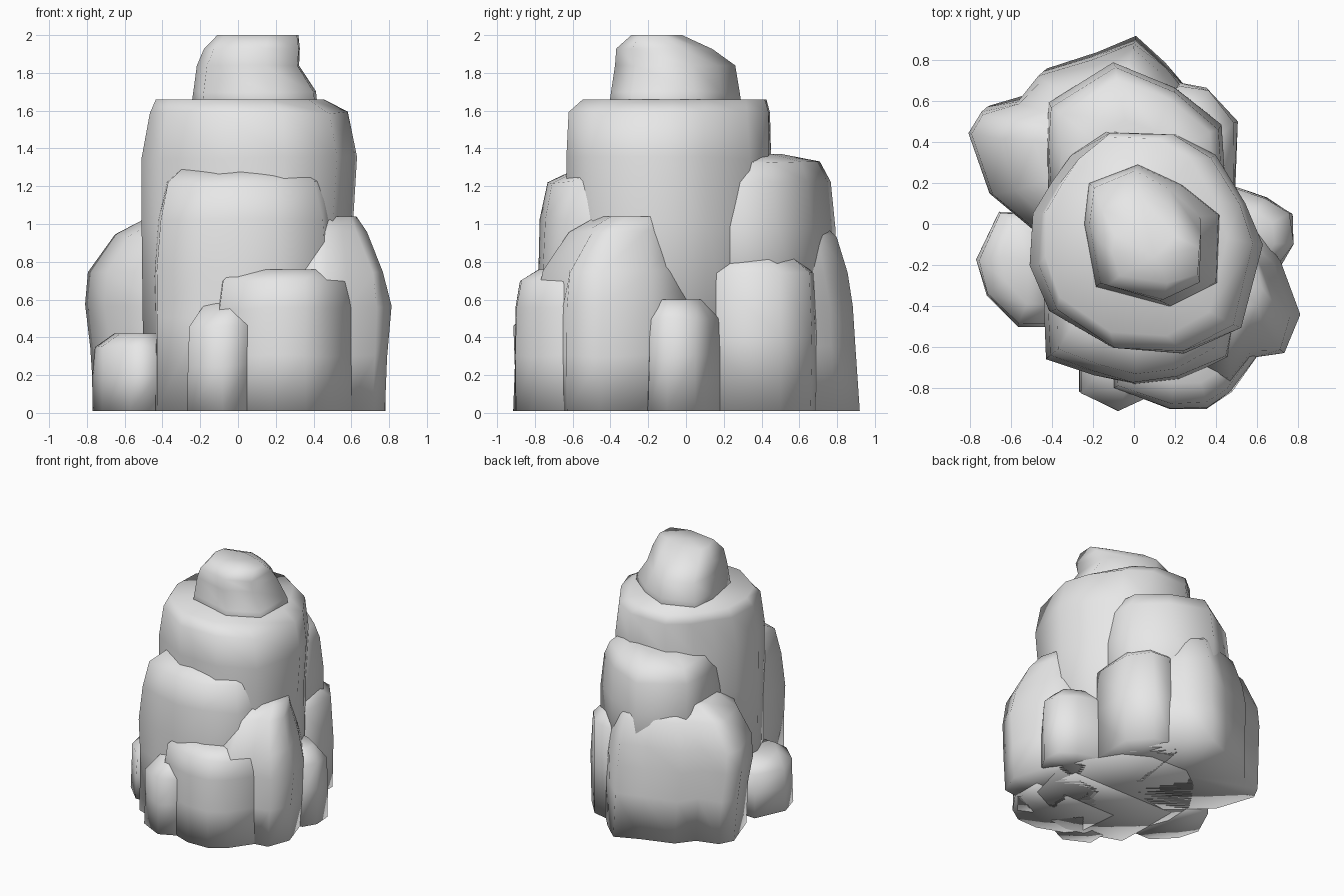
import bpy, bmesh, random

random.seed(4)
stone = bpy.data.materials.new("grey stone")
stone.diffuse_color = (0.8, 0.8, 0.8, 1)


def rock(name, plan, levels, rough=0.008):
    """Loft a plan outline through levels (z, scale x, scale y, shift x, shift y)."""
    xs, ys = [p[0] for p in plan], [p[1] for p in plan]
    cx, cy = (min(xs) + max(xs)) / 2, (min(ys) + max(ys)) / 2
    bm = bmesh.new()
    rings = []
    for i, (z, sx, sy, dx, dy) in enumerate(levels):
        j = rough if 0 < i < len(levels) - 1 else 0
        rings.append([bm.verts.new((
            cx + dx + (x - cx) * sx + random.uniform(-j, j),
            cy + dy + (y - cy) * sy + random.uniform(-j, j),
            z + random.uniform(-j, j))) for x, y in plan])
    n = len(plan)
    for a, b in zip(rings, rings[1:]):
        for k in range(n):
            m = (k + 1) % n
            bm.faces.new((a[k], a[m], b[m], b[k]))
    # close both ends with fans
    for ring in (rings[0], rings[-1]):
        bmesh.ops.poke(bm, faces=[bm.faces.new(ring)])
    bmesh.ops.recalc_face_normals(bm, faces=bm.faces[:])
    for f in bm.faces:
        f.smooth = True
    me = bpy.data.meshes.new(name)
    bm.to_mesh(me)
    bm.free()
    me.materials.append(stone)
    ob = bpy.data.objects.new(name, me)
    bpy.context.collection.objects.link(ob)
    return ob


# Summit boulder
rock("summit", [(-.22, 0), (-.2, .19), (0, .28), (.18, .18), (.33, .04),
                (.32, -.28), (.13, -.39), (-.17, -.3)],
     [(1.55, 1.25, 1.08, .03, 0), (1.7, 1.18, 1.02, .03, 0), (1.84, .98, .95, 0, 0),
      (1.93, .92, .75, .02, -.06), (2.0, .78, .4, .05, -.1)], .004)

# Tall central column
rock("column", [(-.5, .05), (-.4, .2), (-.3, .33), (-.13, .45), (.2, .44), (.4, .33),
                (.55, .1), (.63, -.1), (.52, -.5), (.25, -.63), (-.1, -.61),
                (-.42, -.42), (-.51, -.2)],
     [(.01, .98, 1, 0, 0), (1.0, .97, 1, -.01, 0), (1.35, 1, 1, 0, 0),
      (1.59, .92, .98, 0, 0), (1.66, .78, .9, -.05, .03)])

# Front shoulder leaning on the column
rock("front_shoulder", [(-.44, -.1), (-.44, -.4), (-.43, -.65), (-.2, -.73), (0, -.78),
                        (.22, -.75), (.46, -.64), (.52, -.4), (.48, -.1)],
     [(.01, 1, 1, 0, 0), (.5, 1, 1, 0, 0), (.76, 1, 1.02, 0, 0), (1.02, .97, .99, 0, 0),
      (1.22, .88, .92, 0, .02), (1.29, .72, .72, 0, .1)])

# Front boulder with a low ledge
rock("front_boulder", [(-.14, -.4), (-.1, -.8), (.18, -.905), (.36, -.9), (.48, -.82),
                       (.6, -.65), (.6, -.4)],
     [(.01, 1, 1, 0, 0), (.3, 1, 1, 0, 0), (.55, .98, .98, 0, 0),
      (.7, .92, .9, 0, 0), (.76, .75, .7, 0, .05)])

# Right boulder rising against the column
rock("right_boulder", [(.2, -.3), (.3, -.72), (.47, -.8), (.6, -.65), (.74, -.63),
                       (.81, -.45), (.72, -.18), (.5, .1)],
     [(.01, .96, 1, -.02, 0), (.3, .98, 1, -.01, 0), (.56, 1, 1, 0, 0),
      (.75, .9, .92, -.01, 0), (.96, .6, .66, -.01, .03), (1.04, .4, .45, 0, .08)])

# Small foot at the front
rock("front_foot", [(-.27, -.5), (-.27, -.82), (-.08, -.915), (.06, -.85), (.1, -.5)],
     [(.01, 1, 1, 0, 0), (.25, .97, .98, 0, 0), (.46, .95, 1, 0, 0), (.58, .75, .75, .05, .07)])

# Low lobe on the left
rock("left_lobe", [(-.4, .05), (-.66, .06), (-.77, -.18), (-.72, -.35), (-.57, -.5),
                   (-.42, -.5)],
     [(.01, 1, 1, 0, 0), (.2, .98, 1, 0, 0), (.35, .97, .96, 0, 0), (.42, .65, .72, .05, .03)])

# Broad low boulder wrapping round the back
rock("back_boulder", [(-.4, -.1), (-.7, .16), (-.81, .47), (-.75, .58), (-.57, .63),
                      (-.46, .76), (-.2, .84), (0, .92), (.15, .79), (.24, .69),
                      (.4, .5), (.3, 0)],
     [(.01, .95, 1, .02, 0), (.35, .96, .98, .01, -.01), (.57, 1, .96, 0, -.02),
      (.74, .98, .93, 0, -.03), (.94, .78, .84, .02, -.04), (1.03, .55, .62, .05, -.04)])

# Upper buttress at the back
rock("back_buttress", [(-.42, .05), (-.43, .4), (-.42, .59), (-.1, .79), (.2, .67),
                       (.43, .48), (.46, .05)],
     [(.4, 1, 1, 0, 0), (.98, 1, 1, 0, 0), (1.22, .97, .95, 0, -.01),
      (1.33, .85, .84, 0, -.02), (1.37, .5, .45, 0, -.08)])

# Back right lobe
rock("back_right_lobe", [(.02, .1), (.1, .62), (.22, .69), (.36, .66), (.5, .5), (.49, .1)],
     [(.01, 1, 1, 0, 0), (.4, 1, 1, 0, 0), (.74, .98, .97, 0, 0), (.84, .75, .78, -.03, -.06)])

# Small lobe on the right
rock("right_lobe", [(.4, -.25), (.72, -.2), (.78, -.1), (.77, .05), (.65, .13), (.5, .18),
                    (.35, .2)],
     [(.01, 1, 1, 0, 0), (.3, 1, 1, 0, 0), (.5, .97, .95, 0, 0), (.6, .75, .7, -.04, -.02)])
